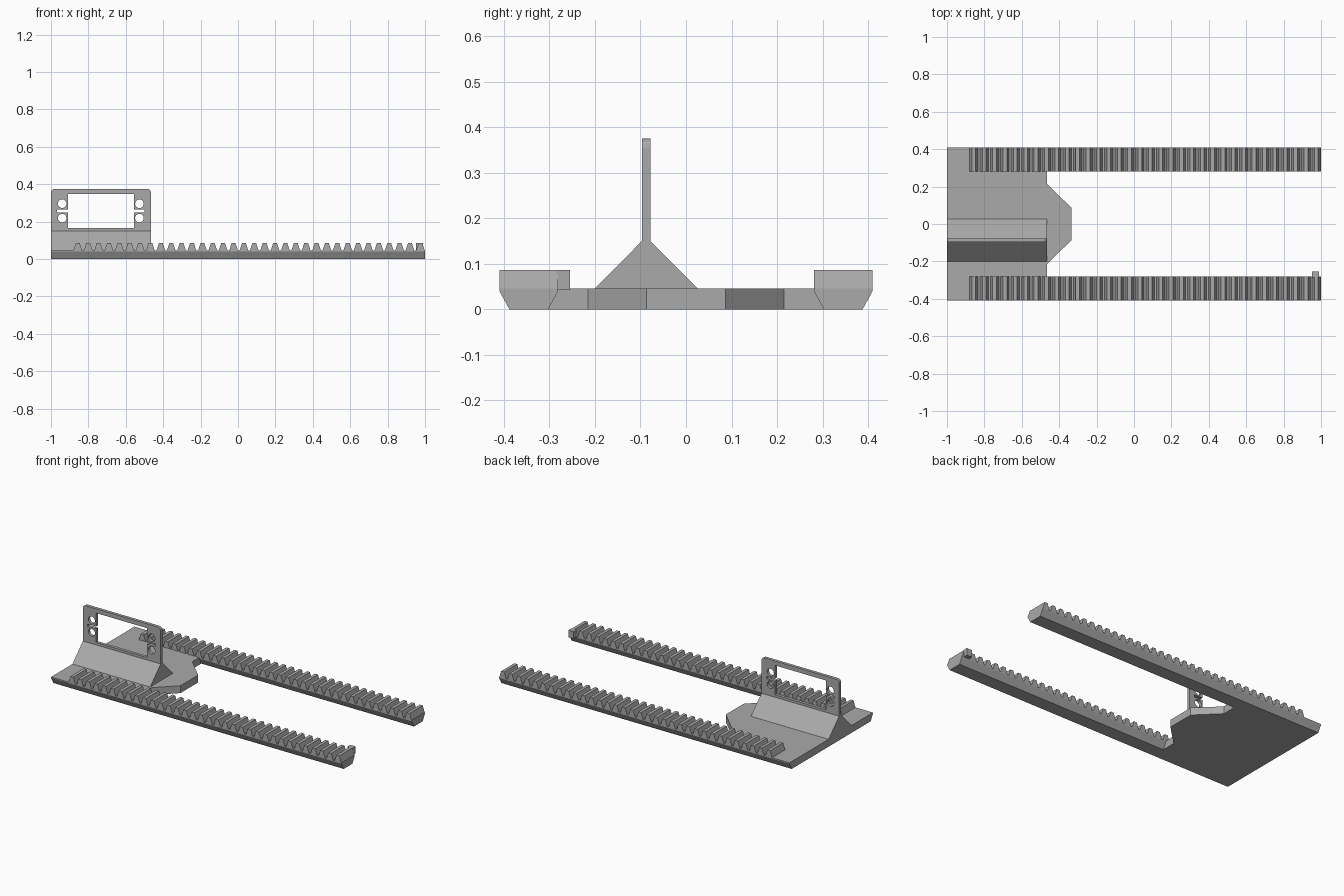
import bpy
from mathutils import Vector
from math import cos, sin, pi

if "Cube" in bpy.data.objects:
    bpy.data.objects.remove(bpy.data.objects["Cube"], do_unlink=True)

grey = bpy.data.materials.new("plain grey")
grey.use_nodes = True
COLOUR = (0.4, 0.4, 0.4, 1)
grey.diffuse_color = COLOUR
grey.node_tree.nodes["Principled BSDF"].inputs["Base Color"].default_value = COLOUR


def prism(name, outline, place, start, end):
    """Extrude a 2D outline from start to end; place maps (a, b, depth) to xyz."""
    n = len(outline)
    verts = [place(a, b, d) for d in (start, end) for a, b in outline]
    faces = [tuple(range(n)), tuple(range(2 * n - 1, n - 1, -1))]
    faces += [(i, i + n, (i + 1) % n + n, (i + 1) % n) for i in range(n)]
    mesh = bpy.data.meshes.new(name)
    mesh.from_pydata(verts, [], faces)
    mesh.materials.append(grey)
    obj = bpy.data.objects.new(name, mesh)
    bpy.context.collection.objects.link(obj)
    bpy.context.view_layer.objects.active = obj
    bpy.ops.object.mode_set(mode='EDIT')
    bpy.ops.mesh.select_all(action='SELECT')
    bpy.ops.mesh.normals_make_consistent(inside=False)
    bpy.ops.object.mode_set(mode='OBJECT')
    return obj


def along_x(a, b, d): return Vector((d, a, b))
def along_y(a, b, d): return Vector((a, d, b))
def along_z(a, b, d): return Vector((a, b, d))


TOP, LEFT, EDGE = 0.046, -1.0, -0.465
PITCH, TEETH, LAST = 0.0555, 34, 0.975

# Base plate with a bevelled nose
prism("base_plate", [(LEFT, -0.35), (EDGE, -0.35), (EDGE, -0.215), (-0.335, -0.087),
                     (-0.335, 0.087), (EDGE, 0.215), (EDGE, 0.35), (LEFT, 0.35)],
      along_z, 0, TOP)

# Two long rails with undercut sides, each carrying a toothed rack
for side, name in ((-1, "front"), (1, "back")):
    section = [(0.388, 0), (0.41, 0.04), (0.41, TOP), (0.281, TOP), (0.281, 0.04), (0.303, 0)]
    prism(name + "_rail", [(side * y, z) for y, z in section], along_x, LEFT, 1)
    rack = [(1, 0.04)]
    for i in range(TEETH):
        c = LAST - i * PITCH
        rack += [(c + 0.023, TOP), (c + 0.01, 0.086), (c - 0.01, 0.086), (c - 0.023, TOP)]
    rack.append((rack[-1][0], 0.04))
    prism(name + "_rack_teeth", rack, along_y, side * 0.281, side * 0.41)

# Stop nub on the end of the front rack
prism("stop_nub", [(0.952, 0.042), (0.988, 0.042), (0.988, 0.086), (0.952, 0.086)],
      along_y, -0.285, -0.255)

# Sloped foot that carries the upright bracket
prism("bracket_foot", [(-0.2, TOP), (0.026, TOP), (-0.078, 0.15), (-0.097, 0.15)],
      along_x, LEFT, EDGE)

# Upright bracket with rounded top corners
outline = [(LEFT, 0.15), (EDGE, 0.15)]
for cx, start in ((EDGE - 0.02, 0), (LEFT + 0.02, pi / 2)):
    outline += [(cx + 0.02 * cos(start + k * pi / 8), 0.355 + 0.02 * sin(start + k * pi / 8))
                for k in range(5)]
bracket = prism("upright_bracket", outline, along_y, -0.097, -0.078)


def cut(name, outline):
    cutter = prism(name, outline, along_y, -0.2, 0.1)
    cutter.hide_render = True
    mod = bracket.modifiers.new(name, 'BOOLEAN')
    mod.object, mod.operation, mod.solver = cutter, 'DIFFERENCE', 'EXACT'
    bpy.context.view_layer.objects.active = bracket
    bpy.ops.object.modifier_apply(modifier=name)
    bpy.data.objects.remove(cutter, do_unlink=True)


# Window with a slot on each side, and four screw holes
cut("window_cutter", [(-0.91, 0.165), (-0.557, 0.165), (-0.557, 0.25), (-0.5, 0.25),
                      (-0.5, 0.264), (-0.557, 0.264), (-0.557, 0.348), (-0.91, 0.348),
                      (-0.91, 0.264), (-0.967, 0.264), (-0.967, 0.25), (-0.91, 0.25)])
for x in (-0.94, -0.527):
    for z in (0.219, 0.296):
        cut("hole_cutter", [(x + 0.023 * cos(k * pi / 12), z + 0.023 * sin(k * pi / 12))
                            for k in range(24)])
